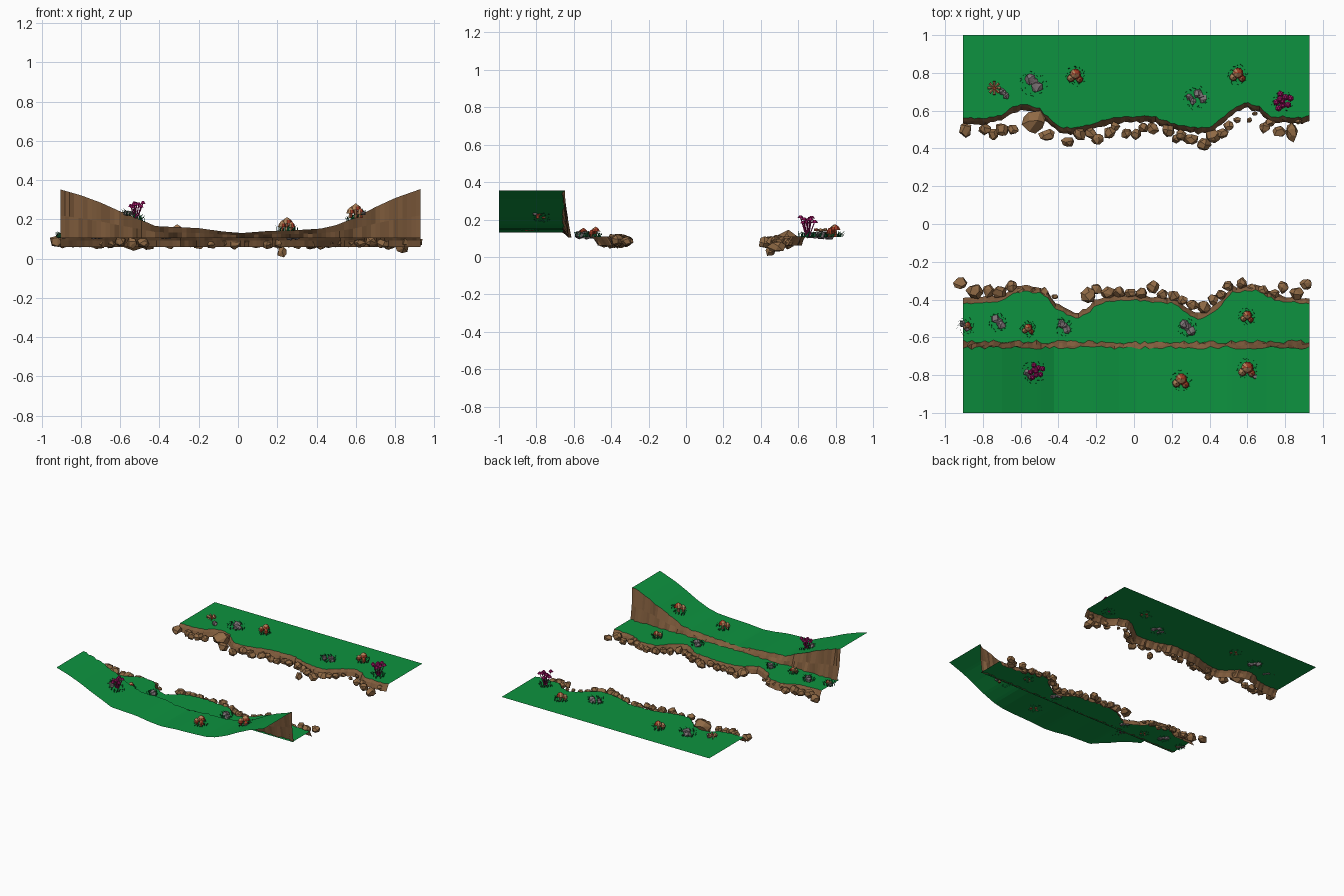
import bpy, bmesh, math, random
from mathutils import Vector, Matrix

if "Cube" in bpy.data.objects:
    bpy.data.objects.remove(bpy.data.objects["Cube"])

random.seed(7)
U = random.uniform
GROUND = 0.11
X0, X1 = -0.905, 0.93


def mat(name, rgb):
    m = bpy.data.materials.new(name)
    m.diffuse_color = (*rgb, 1)
    m.use_nodes = True
    m.node_tree.nodes["Principled BSDF"].inputs["Base Color"].default_value = m.diffuse_color
    return m


GRASS = mat("grass green", (0.004, 0.29, 0.05))
BLADE = mat("dark leaf green", (0.004, 0.12, 0.032))
EARTH = mat("earth brown", (0.22, 0.11, 0.047))
ROCK = mat("rock brown", (0.28, 0.145, 0.06))
GREY = mat("stone grey", (0.2, 0.17, 0.18))
RED = mat("mushroom red", (0.36, 0.045, 0.018))
TAN = mat("stem tan", (0.42, 0.22, 0.1))
PINK = mat("flower magenta", (0.36, 0.007, 0.13))


def finish(name, bm, *mats):
    me = bpy.data.meshes.new(name)
    bm.to_mesh(me)
    bm.free()
    for m in mats:
        me.materials.append(m)
    ob = bpy.data.objects.new(name, me)
    bpy.context.collection.objects.link(ob)
    return ob


def interp(pts, x):
    for (xa, ya), (xb, yb) in zip(pts, pts[1:]):
        if x <= xb:
            return ya + (yb - ya) * (x - xa) / (xb - xa)
    return pts[-1][1]


def sheet(name, rows, material, up):
    """Join neighbouring polylines with quads; normals face the 'up' vector."""
    bm = bmesh.new()
    vs = [[bm.verts.new(p) for p in r] for r in rows]
    for a, b in zip(vs, vs[1:]):
        for i in range(len(a) - 1):
            f = bm.faces.new((a[i], a[i + 1], b[i + 1], b[i]))
            f.normal_update()
            if f.normal.dot(Vector(up)) < 0:
                f.normal_flip()
    return finish(name, bm, material)


# ---- outlines read off the top and front views
BACK_EDGE = [(-.905, .565), (-.8, .56), (-.7, .58), (-.66, .61), (-.6, .637), (-.5, .61), (-.45, .56),
             (-.38, .51), (-.3, .51), (-.2, .54), (-.1, .565), (.1, .57), (.2, .535), (.3, .51), (.4, .51),
             (.47, .56), (.52, .61), (.6, .64), (.67, .62), (.72, .57), (.8, .57), (.86, .56), (.93, .575)]
FRONT_EDGE = [(-.905, -.425), (-.7, -.41), (-.62, -.36), (-.5, -.36), (-.45, -.39), (-.42, -.45), (-.37, -.47),
              (-.31, -.5), (-.25, -.48), (-.2, -.43), (-.1, -.405), (0, -.40), (.2, -.42), (.27, -.46),
              (.33, -.505), (.41, -.48), (.47, -.42), (.52, -.36), (.64, -.35), (.7, -.38), (.77, -.41), (.93, -.42)]
HEIGHT = [(-.905, .352), (-.8, .322), (-.7, .285), (-.6, .24), (-.5, .2), (-.42, .165), (-.2, .155),
          (-.08, .138), (.02, .13), (.15, .14), (.3, .145), (.42, .152), (.5, .17), (.6, .21), (.7, .262),
          (.8, .308), (.93, .354)]


def ground_z(x, y):
    return interp(HEIGHT, x) if y < -0.65 else GROUND


def columns(n):
    return [X0 + (X1 - X0) * i / (n - 1) for i in range(n)]


# ---- both banks: flat lawn plus an earth rim stepping down to the rocks
xs = columns(91)
for name, edge, far, out in (("back", BACK_EDGE, 1.0, -1), ("front", FRONT_EDGE, -0.64, 1)):
    e = [interp(edge, x) + U(-.006, .006) for x in xs]
    lip = [(x, y, GROUND) for x, y in zip(xs, e)]
    sheet(name + "_lawn", [[(x, far, GROUND) for x in xs], lip], GRASS, (0, 0, 1))
    mid = [(x, y + out * U(.01, .02), GROUND - .018) for x, y in zip(xs, e)]
    low = [(x, y + out * U(.024, .036), .06) for x, y in zip(xs, e)]
    sheet(name + "_earth_rim", [lip, mid, low], EARTH, (0, out, .5))

# ---- raised terrace and its fluted cliff
xs = columns(81)
top = [(x, -.655 + U(-.009, .009), interp(HEIGHT, x)) for x in xs]
sheet("terrace_lawn", [[(x, -1, interp(HEIGHT, x)) for x in xs], top], GRASS, (0, 0, 1))
mid = [(x, -.638 + U(-.009, .009), GROUND + .45 * (interp(HEIGHT, x) - GROUND)) for x in xs]
base = [(x, -.622 + U(-.01, .01), GROUND - .005) for x in xs]
sheet("terrace_cliff", [top, mid, base], EARTH, (0, 1, 0))


# ---- faceted stones
def add_stone(bm, c, r, stretch=(1, 1, 1), n=15, mi=0):
    t = bmesh.new()
    rot = Matrix.Rotation(U(0, 6.28), 3, Vector((U(-1, 1), U(-1, 1), U(-1, 1))).normalized())
    for i in range(n):
        z = 1 - 2 * (i + .5) / n
        a = i * 2.4 + U(-.35, .35)
        s = math.sqrt(1 - z * z)
        p = rot @ Vector((s * math.cos(a), s * math.sin(a), z)) * U(.88, 1.15) * r
        t.verts.new(Vector(c) + Vector([p[k] * stretch[k] for k in range(3)]))
    res = bmesh.ops.convex_hull(t, input=t.verts)
    bmesh.ops.dissolve_limit(t, angle_limit=.3, verts=t.verts, edges=t.edges)
    bmesh.ops.recalc_face_normals(t, faces=t.faces)
    m = {v: bm.verts.new(v.co) for v in t.verts if v.link_faces}
    for f in t.faces:
        bm.faces.new([m[v] for v in f.verts]).material_index = mi
    t.free()


BACK_ROCKS = [(-.89, .5, 35), (-.79, .5, 30), (-.745, .475, 30), (-.7, .5, 34), (-.64, .5, 28), (-.53, .54, 56),
              (-.46, .47, 36), (-.35, .435, 32), (-.29, .475, 36), (-.23, .48, 28), (-.19, .45, 30),
              (-.13, .485, 32), (-.1, .515, 25), (-.04, .48, 30), (.01, .475, 30), (.05, .51, 28), (.1, .505, 32),
              (.18, .495, 36), (.25, .47, 30), (.3, .45, 34), (.37, .42, 34), (.42, .465, 36), (.47, .48, 30),
              (.5, .52, 26), (.545, .55, 18), (.61, .55, 14), (.64, .585, 14), (.69, .51, 30), (.72, .535, 24),
              (.77, .49, 32), (.87, .55, 24)]
FRONT_ROCKS = [(-.92, -.315, 35), (-.84, -.355, 42), (-.77, -.355, 34), (-.71, -.36, 36), (-.65, -.33, 30),
               (-.6, -.36, 28), (-.54, -.365, 30), (-.48, -.365, 30), (-.42, -.385, 16), (-.24, -.38, 42),
               (-.2, -.345, 32), (-.14, -.365, 32), (-.08, -.36, 32), (-.02, -.365, 30), (.04, -.365, 30),
               (.1, -.335, 32), (.15, -.375, 30), (.21, -.38, 30), (.26, -.405, 28), (.31, -.43, 32),
               (.37, -.44, 34), (.42, -.4, 32), (.46, -.375, 28), (.5, -.33, 28), (.57, -.315, 28),
               (.62, -.345, 28), (.68, -.355, 32), (.74, -.37, 28), (.79, -.335, 32), (.86, -.365, 36),
               (.91, -.32, 30)]
for name, rocks in (("back_shore_rocks", BACK_ROCKS), ("front_shore_rocks", FRONT_ROCKS)):
    bm = bmesh.new()
    for x, y, r in rocks:
        r /= 1000
        add_stone(bm, (x, y, U(.074, .09) + max(0, r - .04)), r, (U(.95, 1.2), U(.9, 1.15), U(.8, 1)))
    finish(name, bm, ROCK)
bm = bmesh.new()
add_stone(bm, (.225, .45, .031), .028)
add_stone(bm, (.835, .485, .055), .036, (1, 1.4, .9))
finish("low_rocks", bm, ROCK)


# ---- plants
def add_grass(bm, x, y, r, n=16):
    for i in range(n):
        a = i * 6.283 / n + U(-.2, .2)
        d = Vector((math.cos(a), math.sin(a), 0))
        s = Vector((-d.y, d.x, 0))
        p = Vector((x, y, 0)) + d * r * U(.75, 1)
        p.z = ground_z(p.x, y) - .003
        h = U(.018, .034)
        k = p + s * .006 + Vector((0, 0, h * .65))
        tip = p + s * .02 + d * .005 + Vector((0, 0, h))
        q = [bm.verts.new(v) for v in (p - s * .004, p + s * .004, k + s * .003, tip, k - s * .003)]
        bm.faces.new(q)


def add_cone(bm, base, tip, r1, r2, mi, seg=7):
    d = Vector(tip) - Vector(base)
    m = Matrix.Translation((Vector(base) + Vector(tip)) / 2) @ d.to_track_quat('Z', 'Y').to_matrix().to_4x4()
    n0 = len(bm.faces)
    bmesh.ops.create_cone(bm, cap_ends=True, segments=seg, radius1=r1, radius2=r2, depth=d.length, matrix=m)
    bm.faces.ensure_lookup_table()
    for f in bm.faces[n0:]:
        f.material_index = mi


def mushrooms(x, y, s=1.0):
    bm = bmesh.new()
    z = ground_z(x, y)
    for dx, dy, h, r in ((0, .008, .05, .027), (-.022, -.012, .03, .019), (.02, -.018, .026, .017)):
        p = Vector((x + dx * s, y + dy * s, z - .004))
        q = p + Vector((0, 0, h * s * .75))
        add_cone(bm, p, q, .009 * s, .007 * s, 0)
        m = q + Vector((0, 0, .012 * s))
        add_cone(bm, q - Vector((0, 0, .004)), m, r * s, r * s * .7, 1, 9)
        add_cone(bm, m, m + Vector((0, 0, .012 * s)), r * s * .7, .002, 1, 9)
    finish("mushrooms", bm, TAN, RED)


def flowers(x, y, h, s=1.0):
    bm = bmesh.new()
    z = ground_z(x, y)
    for i in range(9):
        a = i * 2.4
        d = Vector((math.cos(a), math.sin(a), 0)) * .016 * s * math.sqrt(i)
        q = Vector((x, y, z + h * U(.65, .95))) + d
        add_cone(bm, (x + d.x * .2, y + d.y * .2, z - .003), q, .003, .003, 0, 5)
        add_cone(bm, q - Vector((0, 0, .005)), q + Vector((0, 0, .01)), .018 * s, .007 * s, 1, 6)
    finish("magenta_flowers", bm, PINK, PINK)


def grey_stones(x, y, s=1.0):
    bm = bmesh.new()
    for dx, dy, r in ((-.012, .016, .022), (.016, -.014, .022), (.004, .004, .018)):
        add_stone(bm, (x + dx * s, y + dy * s, ground_z(x, y) + .006), r * s, (1, 1.1, .85), 12)
    finish("grey_stones", bm, GREY)


for x, y, s in ((-.31, .785, 1.1), (.55, .79, 1.1), (.25, -.83, 1.15), (.6, -.77, 1.2), (.6, -.49, .9),
                (-.56, -.555, .8), (-.88, -.54, .6)):
    mushrooms(x, y, s)
flowers(.785, .65, .11)
flowers(-.52, -.78, .08, .85)
for x, y, s in ((-.535, .745, 1.35), (-.69, .69, .8), (.35, .675, 1), (.3, .66, .8), (-.72, -.52, 1.1),
                (.28, -.55, 1.2), (-.37, -.545, 1), (-.9, -.54, .8), (-.56, -.8, .8), (.63, -.8, .6)):
    grey_stones(x, y, s)

# tan flower on the back lawn
bm = bmesh.new()
c = Vector((-.74, .72, GROUND + .03))
add_cone(bm, c - Vector((0, 0, .033)), c, .003, .003, 0, 5)
for i in range(8):
    a = i * math.pi / 4
    add_cone(bm, c, c + Vector((math.cos(a), math.sin(a), .15)) * .035, .004, .009, 0, 5)
add_cone(bm, c, c + Vector((0, 0, .01)), .011, .007, 1, 7)
finish("tan_flower", bm, TAN, RED)

# grass tufts ringing every plant and stone group
bm = bmesh.new()
for x, y, r in ((-.31, .785, .055), (.55, .79, .055), (.25, -.83, .055), (.6, -.77, .055), (.6, -.49, .045),
                (-.56, -.555, .04), (-.89, -.54, .045), (.785, .65, .055), (-.53, -.785, .065),
                (-.535, .74, .075), (.33, .67, .065), (-.72, -.52, .05), (.28, -.55, .05), (-.37, -.545, .045)):
    add_grass(bm, x, y, r)
    add_grass(bm, x, y, r * .7, 9)
finish("grass_tufts", bm, BLADE)
